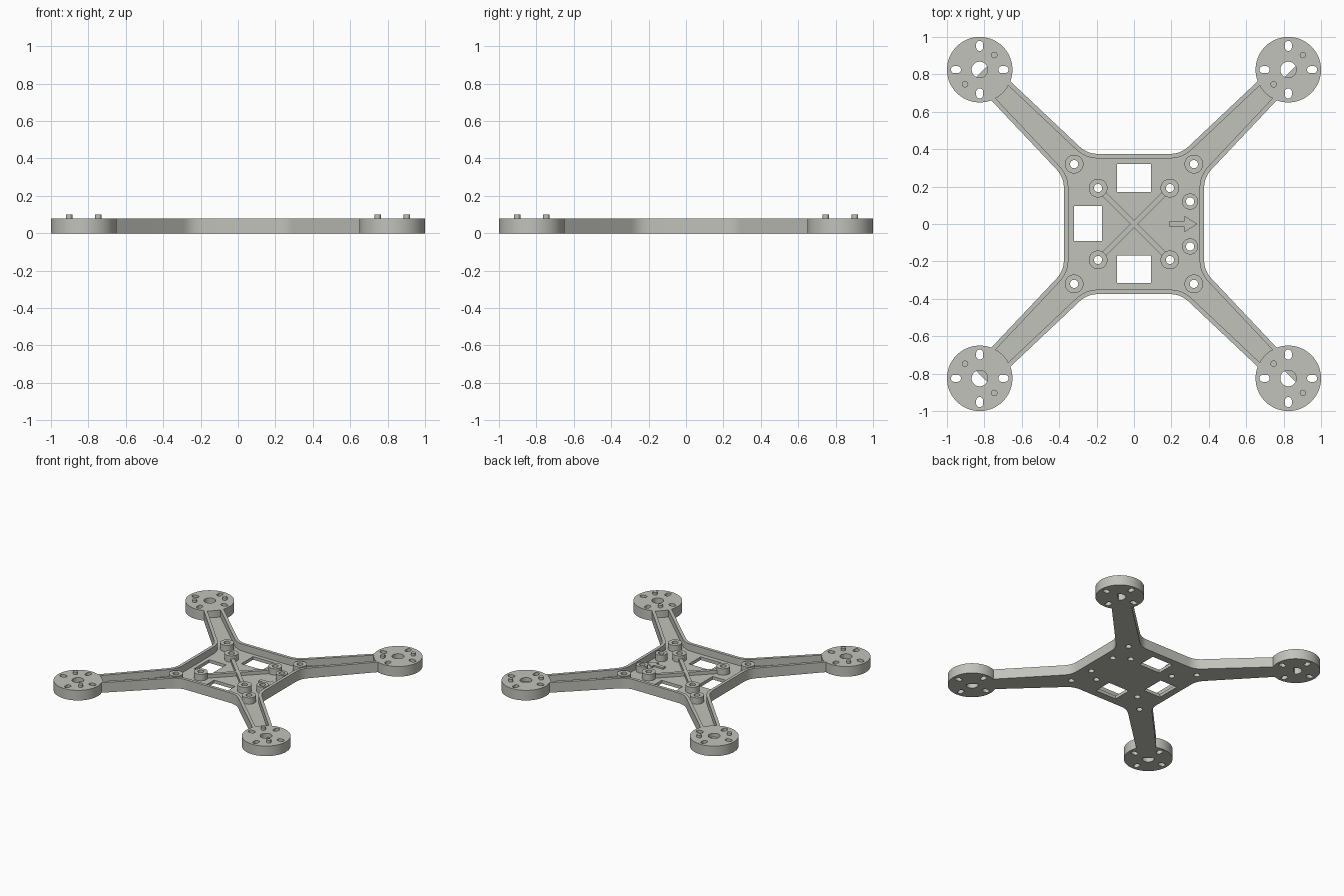
import bpy, bmesh, math
from mathutils import Vector

if "Cube" in bpy.data.objects:
    bpy.data.objects.remove(bpy.data.objects["Cube"])

H = 0.08          # frame height
FLOOR = 0.025     # plate thickness
WALL = 0.024      # rim thickness
MOUNT = 0.825     # motor mount centre offset
HOLE = 0.022      # screw hole radius

grey = bpy.data.materials.new("light_grey")
grey.diffuse_color = (0.54, 0.54, 0.50, 1)
grey.use_nodes = True
grey.node_tree.nodes["Principled BSDF"].inputs["Base Color"].default_value = grey.diffuse_color


def new_object(name, bm):
    bmesh.ops.recalc_face_normals(bm, faces=bm.faces)
    me = bpy.data.meshes.new(name)
    bm.to_mesh(me)
    bm.free()
    me.materials.append(grey)
    ob = bpy.data.objects.new(name, me)
    bpy.context.collection.objects.link(ob)
    return ob


def add_prism(bm, pts, z0, z1):
    face = bm.faces.new([bm.verts.new((p[0], p[1], z0)) for p in pts])
    ext = bmesh.ops.extrude_face_region(bm, geom=[face], use_keep_orig=True)
    up = [v for v in ext["geom"] if isinstance(v, bmesh.types.BMVert)]
    bmesh.ops.translate(bm, verts=up, vec=(0, 0, z1 - z0))


def prism(name, pts, z0, z1):
    bm = bmesh.new()
    add_prism(bm, pts, z0, z1)
    return new_object(name, bm)


def circle(x, y, r, n=32):
    return [(x + r * math.cos(2 * math.pi * i / n), y + r * math.sin(2 * math.pi * i / n)) for i in range(n)]


def rect(x0, y0, x1, y1):
    return [(x0, y0), (x1, y0), (x1, y1), (x0, y1)]


def cut(ob, shapes, z0=-0.05, z1=0.15):
    """Subtract a set of separate prisms from an object."""
    bm = bmesh.new()
    for pts in shapes:
        add_prism(bm, pts, z0, z1)
    tool = new_object("cutter", bm)
    mod = ob.modifiers.new("cut", "BOOLEAN")
    mod.operation, mod.solver, mod.object = "DIFFERENCE", "EXACT", tool
    bpy.context.view_layer.objects.active = ob
    bpy.ops.object.modifier_apply(modifier=mod.name)
    bpy.data.objects.remove(tool)


def smooth(ob):
    bpy.ops.object.select_all(action="DESELECT")
    ob.select_set(True)
    bpy.context.view_layer.objects.active = ob
    bpy.ops.object.shade_smooth_by_angle(angle=math.radians(30))


def tube(name, x, y, r, z0, z1):
    """Round post with a screw hole."""
    bm = bmesh.new()
    rings = [[bm.verts.new((px, py, z)) for px, py in circle(x, y, rad)]
             for rad, z in ((r, z0), (r, z1), (HOLE, z1), (HOLE, z0))]
    for a in range(4):
        lo, hi = rings[a], rings[(a + 1) % 4]
        for i in range(32):
            j = (i + 1) % 32
            bm.faces.new((lo[i], lo[j], hi[j], hi[i]))
    smooth(new_object(name, bm))


def outline(end):
    """Square body with filleted, tapering diagonal arms; end = arm reach on the diagonal."""
    corner = Vector((0.25, 0.375))
    half = 0.0884 - 0.029 * (end - 0.442)
    tip = Vector((end - half, end + half)) / math.sqrt(2)
    a = corner - Vector((0.058, 0))
    b = corner + (tip - corner).normalized() * 0.058
    fillet = [a * (1 - t) ** 2 + corner * 2 * t * (1 - t) + b * t * t for t in [i / 8 for i in range(9)]]
    arm = fillet + [tip]
    arm += [Vector((p.y, p.x)) for p in reversed(arm)]
    pts = []
    for k in range(4):                       # clockwise around the body
        for p in arm:
            x, y = p
            for _ in range(k):
                x, y = y, -x
            pts.append(Vector((x, y)))
    return pts


def inset(pts, d):
    """Mitred inward offset of a clockwise loop."""
    out = []
    for i, p in enumerate(pts):
        u = (p - pts[i - 1]).normalized()
        v = (pts[(i + 1) % len(pts)] - p).normalized()
        n1, n2 = Vector((u.y, -u.x)), Vector((v.y, -v.x))
        out.append(p + (n1 + n2) * d / (1 + n1.dot(n2)))
    return out


# Screw post positions: x, y, radius
posts = [(sx * d, sy * d, 0.05) for d in (0.32, 0.192) for sx in (-1, 1) for sy in (-1, 1)]
posts += [(0.30, 0.12, 0.043), (0.30, -0.12, 0.043)]

# Frame plate with raised rim, windows and screw holes
frame = prism("frame", outline(1.012), 0, H)
cut(frame, [inset(outline(1.09), WALL)], FLOOR, 0.15)
windows = [rect(-0.092, 0.172, 0.092, 0.32), rect(-0.092, -0.315, 0.092, -0.168), rect(-0.32, -0.092, -0.17, 0.095)]
cut(frame, windows + [circle(x, y, HOLE) for x, y, r in posts])
smooth(frame)

# Screw posts
for x, y, r in posts:
    tube("screw_post", x, y, r, FLOOR - 0.005, 0.076)

# Diagonal ribs between the inner posts
w = 0.0095
for s in (-1, 1):
    e = 0.165
    prism("cross_rib", [(-e - w, s * (-e + w)), (-e + w, s * (-e - w)), (e + w, s * (e - w)), (e - w, s * (e + w))],
          FLOOR - 0.005, 0.052)

# Direction arrow
prism("arrow", [(0.19, -0.015), (0.27, -0.015), (0.27, -0.043), (0.34, 0), (0.27, 0.043), (0.27, 0.015), (0.19, 0.015)],
      FLOOR - 0.005, FLOOR + 0.012)


def slot(x, y, along_x):
    """Rounded slot, longer along one axis."""
    pts = []
    for i in range(24):
        a = 2 * math.pi * (i + 0.5) / 24
        c, s = 0.019 * math.cos(a), 0.019 * math.sin(a)
        c += math.copysign(0.008, c)
        pts.append((x + c, y + s) if along_x else (x + s, y + c))
    return pts


# Motor mounts with slots, shaft hole, half ledge and two pins
for sx in (-1, 1):
    for sy in (-1, 1):
        cx, cy = sx * MOUNT, sy * MOUNT
        mount = prism("motor_mount", circle(cx, cy, 0.175, 64), 0, H)
        o = 0.127
        cut(mount, [circle(cx, cy, 0.043), slot(cx + o, cy, True), slot(cx - o, cy, True),
                    slot(cx, cy + o, False), slot(cx, cy - o, False)])
        smooth(mount)
        # ledge closing one segment of the shaft hole
        mid, span = -math.pi / 4, 1.25
        seg = [mid - span + 2 * span * i / 10 for i in range(11)]
        prism("shaft_ledge", [(cx + 0.044 * math.cos(a), cy + sy * 0.044 * math.sin(a)) for a in seg], 0, 0.05)
        for k in (-1, 1):
            smooth(prism("locating_pin", circle(cx + k * 0.078, cy + k * sy * 0.078, 0.017, 20), H - 0.005, 0.10))
